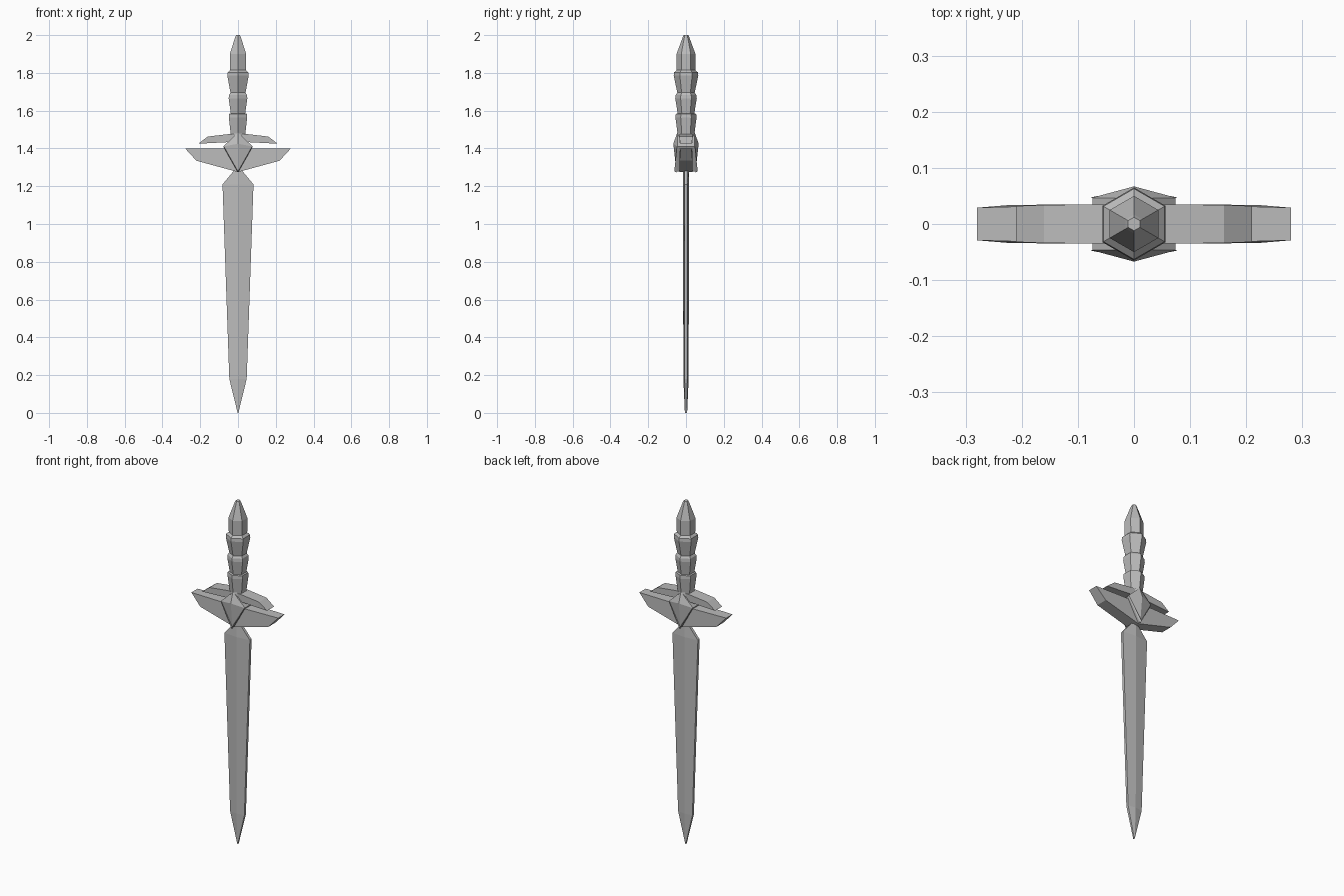
import bpy
import bmesh
from math import sin, cos, pi

cube = bpy.data.objects.get("Cube")
if cube:
    bpy.data.objects.remove(cube, do_unlink=True)

# One plain grey for the whole dagger
grey = bpy.data.materials.new("Plain grey")
grey.use_nodes = True
grey.diffuse_color = (0.5, 0.5, 0.5, 1)
grey.node_tree.nodes["Principled BSDF"].inputs["Base Color"].default_value = (0.5, 0.5, 0.5, 1)


def loft(name, rings, apexes=None):
    """Bridge closed rings of equal length; close ends flat or as fans to apexes."""
    bm = bmesh.new()
    loops = [[bm.verts.new(p) for p in ring] for ring in rings]
    n = len(loops[0])
    for a, b in zip(loops, loops[1:]):
        for i in range(n):
            j = (i + 1) % n
            bm.faces.new((a[i], a[j], b[j], b[i]))
    for k, end in enumerate((loops[0], loops[-1])):
        if apexes:
            tip = bm.verts.new(apexes[k])
            for i in range(n):
                bm.faces.new((end[i], end[(i + 1) % n], tip))
        else:
            bm.faces.new(end)
    bmesh.ops.recalc_face_normals(bm, faces=bm.faces)
    mesh = bpy.data.meshes.new(name)
    bm.to_mesh(mesh)
    bm.free()
    mesh.materials.append(grey)
    obj = bpy.data.objects.new(name, mesh)
    bpy.context.collection.objects.link(obj)
    return obj


# Blade: ridged cross-section with a flat narrow edge, tapering to the point
def blade_ring(z, half, ridge, edge):
    return [(half, -edge, z), (half, edge, z), (0, ridge, z),
            (-half, edge, z), (-half, -edge, z), (0, -ridge, z)]


loft("blade", [blade_ring(*s) for s in (
    (0.0, 0.002, 0.006, 0.004), (0.18, 0.046, 0.014, 0.007),
    (1.21, 0.082, 0.016, 0.008), (1.29, 0.015, 0.016, 0.008))])


# Guards: half outlines (x, z, half depth) mirrored into full wings
def guard(name, half):
    outline = half + [(-x, z, d) for x, z, d in reversed(half) if x]
    loft(name, [[(x, s * d, z) for x, z, d in outline] for s in (-1, 1)])


guard("lower_guard", [(0, 1.275, 0.035), (0.22, 1.335, 0.034),
                      (0.28, 1.4, 0.029), (0.07, 1.4, 0.035)])
guard("upper_guard", [(0.06, 1.433, 0.035), (0.21, 1.425, 0.032),
                      (0.16, 1.463, 0.034), (0.04, 1.477, 0.035)])


# Centre boss: kite-shaped block with a raised ridge on both faces
def kite(scale, depth, low_depth):
    pts = [(0, 1.272, low_depth), (0.078, 1.41, depth),
           (0, 1.485, depth), (-0.078, 1.41, depth)]
    return [(x * scale, d, 1.4 + (z - 1.4) * scale) for x, z, d in pts]


loft("centre_boss", [kite(1, -0.036, -0.036), kite(1, -0.046, -0.05),
                     kite(0.95, -0.048, -0.062), kite(0.95, 0.048, 0.062),
                     kite(1, 0.046, 0.05), kite(1, 0.036, 0.036)][1:5],
     [(0, -0.067, 1.425), (0, 0.067, 1.425)])

# Grip: six-sided, with three flared collars and a tapered pommel
profile = [(1.44, 0.05), (1.475, 0.047)]
for low, high, waist, flare in ((1.475, 1.565, 0.045, 0.056),
                                (1.58, 1.665, 0.044, 0.057),
                                (1.69, 1.785, 0.046, 0.065)):
    profile += [(low + 0.005, waist), (high, flare), (high + 0.018, flare - 0.002)]
profile += [(1.815, 0.049), (1.9, 0.05), (1.99, 0.017), (2.0, 0.012)]
loft("grip", [[(r * cos(pi / 2 + i * pi / 3), r * sin(pi / 2 + i * pi / 3), z)
               for i in range(6)] for z, r in profile])
